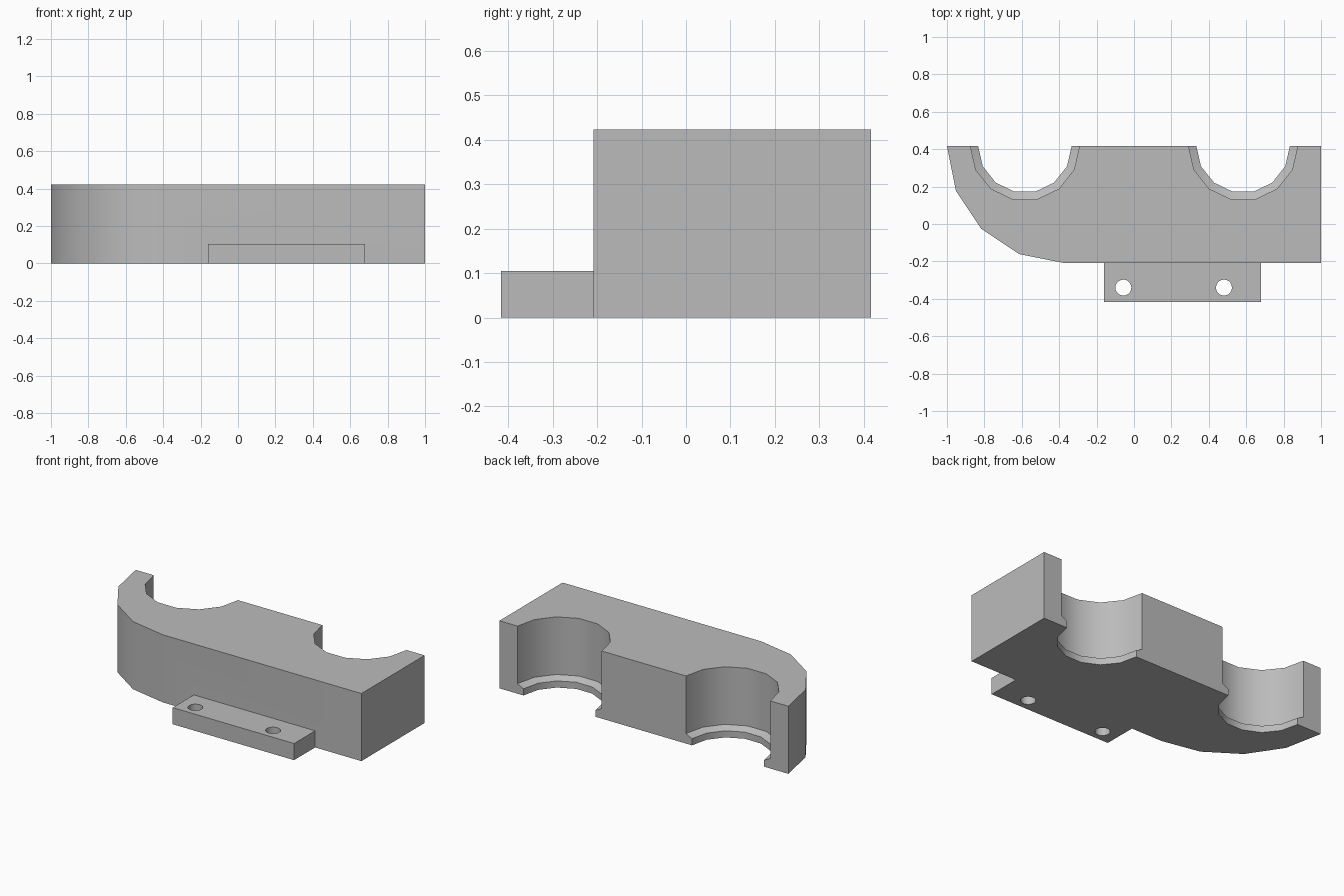
import bpy, bmesh
from math import pi, sin, cos

if "Cube" in bpy.data.objects:
    bpy.data.objects.remove(bpy.data.objects["Cube"])

U = 1 / 48                      # design unit
BACK, FRONT, HEIGHT = 20 * U, -10 * U, 20.3 * U

grey = bpy.data.materials.new("plain_grey")
grey.use_nodes = True
grey.diffuse_color = (0.5, 0.5, 0.5, 1)
grey.node_tree.nodes["Principled BSDF"].inputs["Base Color"].default_value = (0.5, 0.5, 0.5, 1)


def loft(name, rings):
    """Solid through matching rings of points, capped at both ends."""
    bm = bmesh.new()
    loops = [[bm.verts.new(p) for p in ring] for ring in rings]
    n = len(loops[0])
    for a, b in zip(loops, loops[1:]):
        for i in range(n):
            j = (i + 1) % n
            bm.faces.new((a[i], a[j], b[j], b[i]))
    bm.faces.new(loops[0][::-1])
    bm.faces.new(loops[-1])
    bmesh.ops.recalc_face_normals(bm, faces=bm.faces)
    mesh = bpy.data.meshes.new(name)
    bm.to_mesh(mesh)
    bm.free()
    mesh.materials.append(grey)
    obj = bpy.data.objects.new(name, mesh)
    bpy.context.collection.objects.link(obj)
    return obj


def prism(name, outline, z0, z1):
    return loft(name, [[(x, y, z) for x, y in outline] for z in (z0, z1)])


def arc(cx, cy, r, start, end, steps):
    angles = [start + (end - start) * i / steps for i in range(steps + 1)]
    return [(cx + r * cos(a), cy + r * sin(a)) for a in angles]


def combine(target, tool, operation):
    mod = target.modifiers.new(operation.title(), 'BOOLEAN')
    mod.operation, mod.object, mod.solver = operation, tool, 'EXACT'
    bpy.ops.object.select_all(action='DESELECT')
    bpy.context.view_layer.objects.active = target
    target.select_set(True)
    bpy.ops.object.modifier_apply(modifier=mod.name)
    bpy.data.objects.remove(tool)


def body_outline(r):
    """Rounded front corner, square front corner, two half-round cradles."""
    pts = arc(-18 * U, BACK, 30 * U, pi, 1.5 * pi, 4)
    pts += [(1, FRONT), (1, BACK)]
    for cx in (28 * U, -28 * U):
        pts += arc(cx, BACK, r, 0, -pi, 7)
    return pts


# Body with a narrow bevelled lip at the foot of each cradle
levels = [(0, 12), (2, 12), (3, 14), (HEIGHT / U, 14)]
body = loft("cradle_block", [[(x, y, z * U) for x, y in body_outline(r * U)]
                             for z, r in levels])

# Mounting tab, fused into the front wall
x0, x1 = -0.16, 0.68
tab = prism("mounting_tab", [(x0, -BACK), (x1, -BACK), (x1, FRONT + 0.1), (x0, FRONT + 0.1)],
            0, 5 * U)
combine(body, tab, 'UNION')

# Screw holes
for x in (-0.057, 0.481):
    hole = prism("screw_hole", arc(x, -0.34, 2.05 * U, 0, 2 * pi, 20)[:-1], -0.1, 0.2)
    combine(body, hole, 'DIFFERENCE')

bpy.ops.object.shade_smooth_by_angle(angle=pi / 6)
